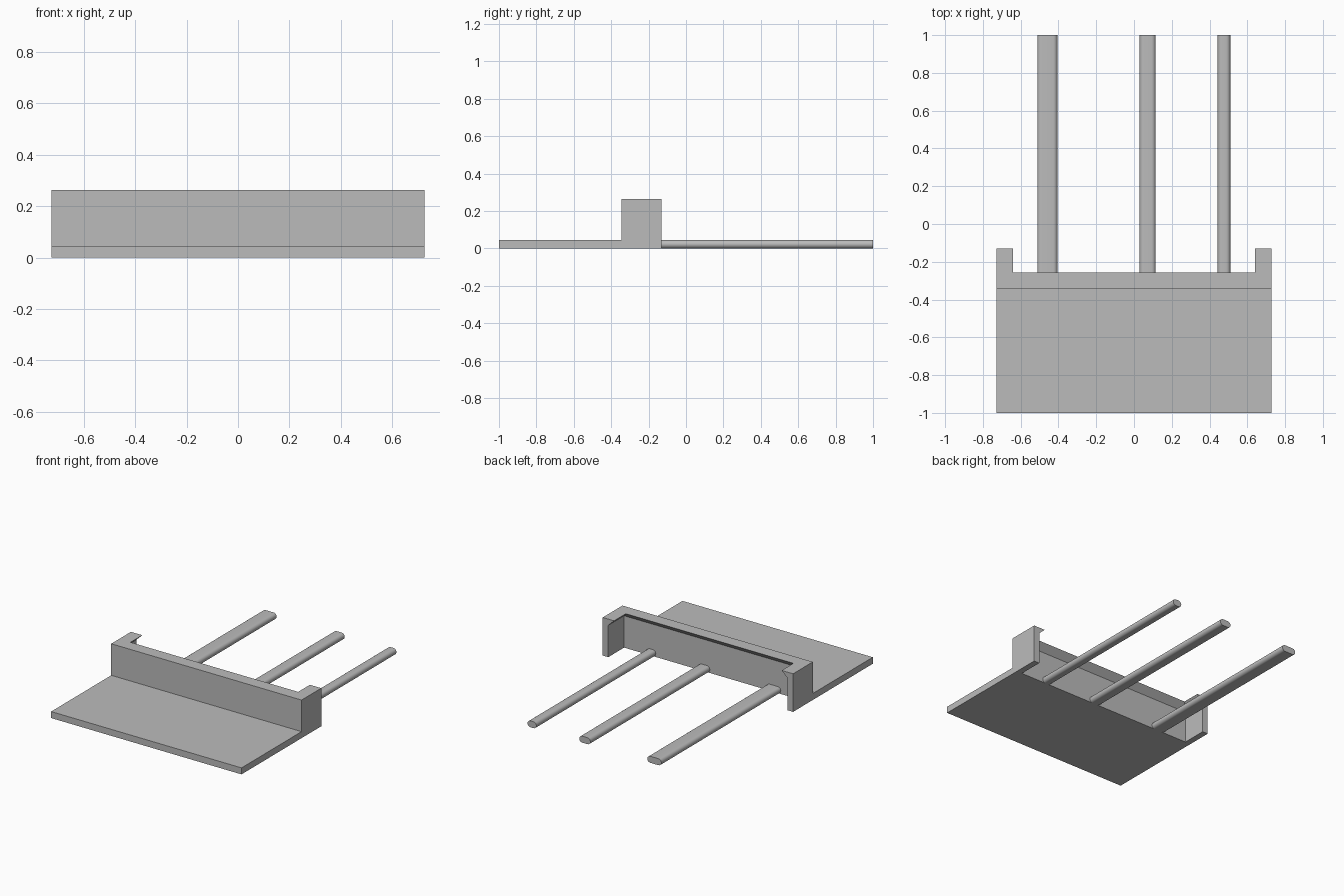
import bpy
import bmesh
from math import cos, sin, pi, radians

cube = bpy.data.objects.get("Cube")
if cube:
    bpy.data.objects.remove(cube, do_unlink=True)

# One plain grey for everything
grey = bpy.data.materials.new("plain grey")
grey.use_nodes = True
colour = (0.5, 0.5, 0.5, 1)
grey.diffuse_color = colour
grey.node_tree.nodes["Principled BSDF"].inputs["Base Color"].default_value = colour

HALF_W, PLATE_H, TOP = 0.727, 0.045, 0.263
FRONT, WALL, ARM_END, ROD_END = -1.0, -0.345, -0.13, 1.0
THIN, LIP = 0.042, 0.087


def add_object(name, bm):
    bmesh.ops.recalc_face_normals(bm, faces=bm.faces[:])
    mesh = bpy.data.meshes.new(name)
    bm.to_mesh(mesh)
    bm.free()
    mesh.materials.append(grey)
    obj = bpy.data.objects.new(name, mesh)
    bpy.context.collection.objects.link(obj)
    return obj


def loft(bm, rings):
    """Skin a list of closed rings and cap both ends; returns the bands."""
    rings = [[bm.verts.new(p) for p in ring] for ring in rings]
    bands = []
    for a, b in zip(rings, rings[1:]):
        n = len(a)
        bands.append([bm.faces.new((a[i], a[(i + 1) % n], b[(i + 1) % n], b[i]))
                      for i in range(n)])
    bm.faces.new(rings[0][::-1])
    bm.faces.new(rings[-1])
    return bands


def u_outline(z, t):
    """U-shaped footprint with wall thickness t, open to the back."""
    x, inner = HALF_W, HALF_W - t
    return [(-x, WALL, z), (x, WALL, z), (x, ARM_END, z), (inner, ARM_END, z),
            (inner, WALL + t, z), (-inner, WALL + t, z),
            (-inner, ARM_END, z), (-x, ARM_END, z)]


# Bracket: U wall with a bevelled inner lip, base plate pulled out of its foot
bm = bmesh.new()
bands = loft(bm, [u_outline(0, THIN), u_outline(PLATE_H, THIN),
                  u_outline(TOP - 0.043, THIN), u_outline(TOP, LIP)])
bmesh.ops.recalc_face_normals(bm, faces=bm.faces[:])
plate = bmesh.ops.extrude_discrete_faces(bm, faces=[bands[0][0]])["faces"]
bmesh.ops.translate(bm, vec=(0, FRONT - WALL, 0), verts=plate[0].verts[:])
bmesh.ops.dissolve_limit(bm, angle_limit=radians(1), verts=bm.verts[:],
                         edges=bm.edges[:])
add_object("bracket", bm)


def rod(name, x0, x1, steps=12):
    """Flat bar with fully rounded sides, running back from the wall."""
    r = PLATE_H / 2
    section = []
    for cx, start in ((x1 - r, -pi / 2), (x0 + r, pi / 2)):
        for i in range(steps + 1):
            a = start + pi * i / steps
            section.append((cx + r * cos(a), r + r * sin(a)))
    bm = bmesh.new()
    loft(bm, [[(x, y, z) for x, z in section] for y in (WALL + THIN - 0.005, ROD_END)])
    obj = add_object(name, bm)
    bpy.ops.object.select_all(action="DESELECT")
    obj.select_set(True)
    bpy.context.view_layer.objects.active = obj
    bpy.ops.object.shade_smooth_by_angle(angle=radians(30))


rod("wide_rod", -0.512, -0.405)
rod("middle_rod", 0.03, 0.115)
rod("narrow_rod", 0.443, 0.51)
